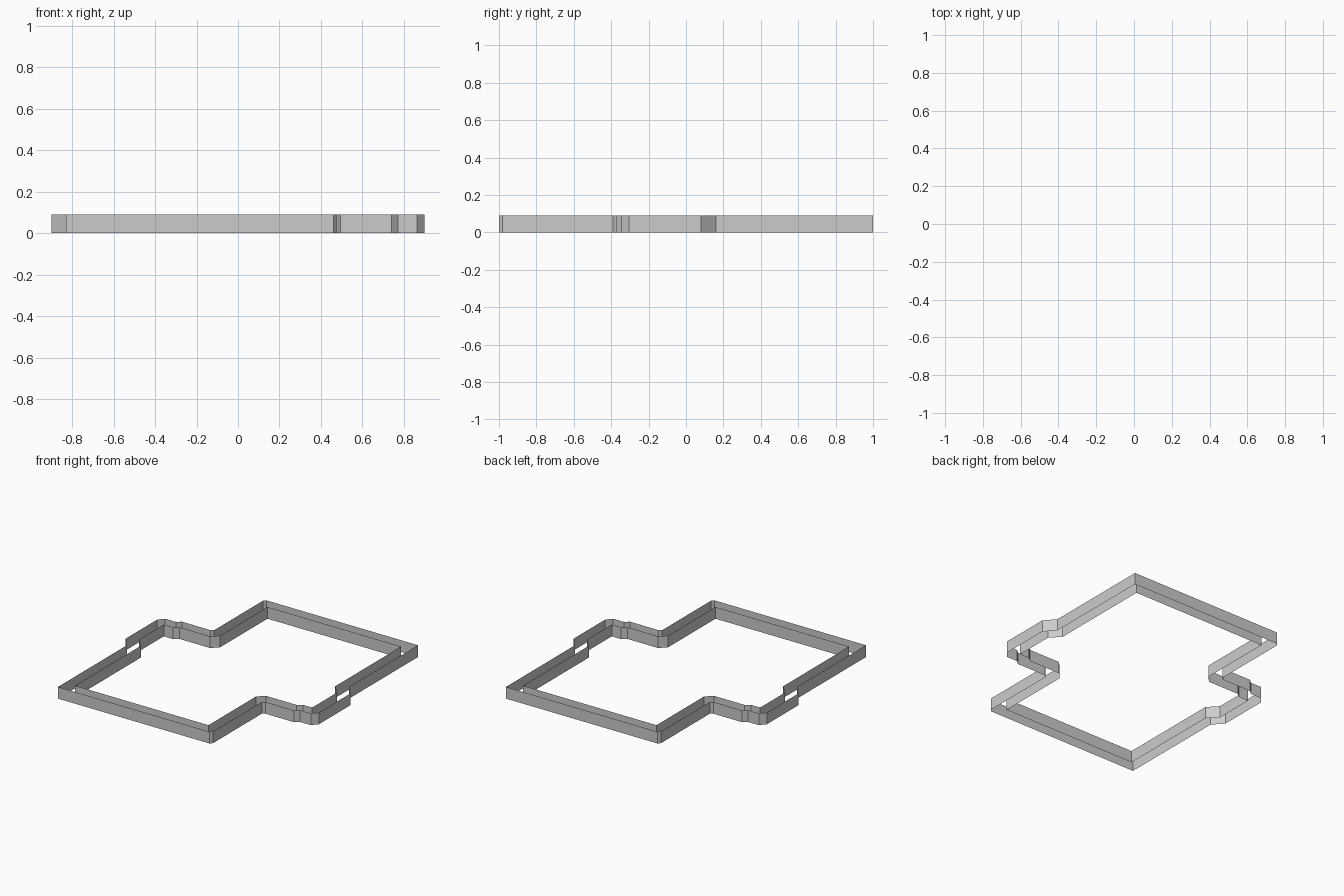
import bpy, bmesh

if "Cube" in bpy.data.objects:
    bpy.data.objects.remove(bpy.data.objects["Cube"])

HEIGHT = 0.09

# Right half of each outline, from the back corner forward;
# the left half is the same path turned by 180 degrees
outer = [(0.83, 1.0), (0.83, 0.16), (0.90, 0.08), (0.90, -0.305),
         (0.862, -0.348), (0.77, -0.348), (0.74, -0.375), (0.495, -0.375),
         (0.475, -0.39), (0.475, -0.98), (0.46, -1.0)]
inner = [(0.745, 0.915), (0.745, 0.115), (0.815, 0.04), (0.815, -0.263),
         (0.735, -0.263), (0.70, -0.29), (0.44, -0.29),
         (0.39, -0.34), (0.39, -0.915)]


def wall(name, half):
    """Closed vertical band with no top or bottom faces."""
    path = half + [(-x, -y) for x, y in half]
    bm = bmesh.new()
    low = [bm.verts.new((x, y, 0)) for x, y in path]
    high = [bm.verts.new((x, y, HEIGHT)) for x, y in path]
    n = len(path)
    for i in range(n):
        j = (i + 1) % n
        bm.faces.new((low[j], low[i], high[i], high[j]))
    mesh = bpy.data.meshes.new(name)
    bm.to_mesh(mesh)
    bm.free()
    obj = bpy.data.objects.new(name, mesh)
    bpy.context.collection.objects.link(obj)
    return obj


# Outer band faces outwards, inner band faces the enclosed space
wall("outer_wall", outer)
wall("inner_wall", inner).data.flip_normals()
